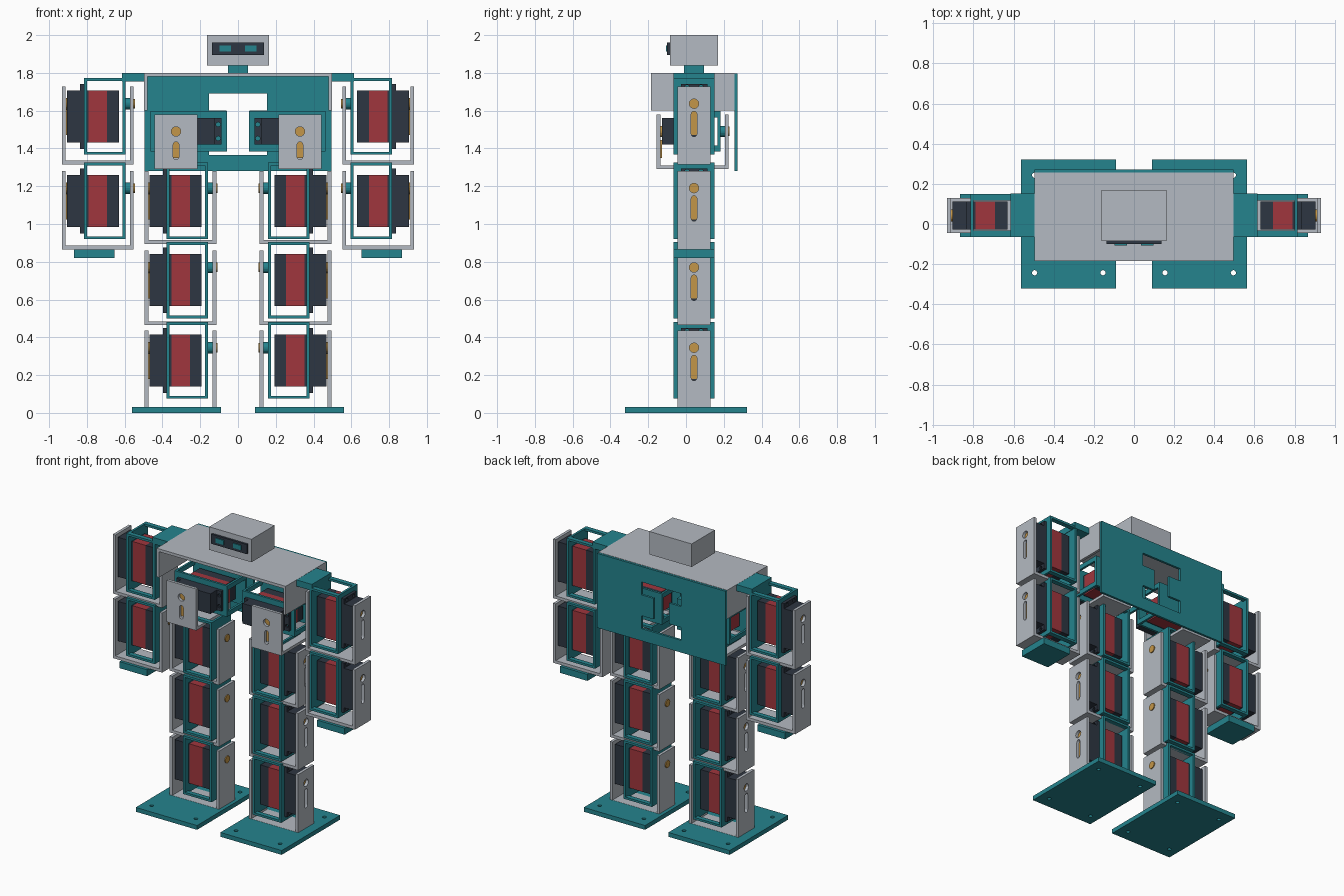
import bpy, bmesh, math
from mathutils import Matrix, Vector

cube = bpy.data.objects.get("Cube")
if cube:
    bpy.data.objects.remove(cube, do_unlink=True)


def material(name, rgb):
    m = bpy.data.materials.new(name)
    m.use_nodes = True
    m.diffuse_color = (*rgb, 1)
    m.node_tree.nodes["Principled BSDF"].inputs["Base Color"].default_value = (*rgb, 1)
    return m


TEAL = material("teal", (0.018, 0.23, 0.27))
GREY = material("light grey", (0.456, 0.491, 0.539))
RED = material("red", (0.352, 0.037, 0.048))
DARK = material("dark slate", (0.027, 0.037, 0.054))
BRASS = material("brass", (0.552, 0.305, 0.065))


def finish(name, bm, mat, M, mirror):
    bm.transform(M)
    bmesh.ops.recalc_face_normals(bm, faces=bm.faces)
    me = bpy.data.meshes.new(name)
    bm.to_mesh(me)
    bm.free()
    me.materials.clear()
    me.materials.append(mat)
    for p in me.polygons:
        p.material_index = 0
        p.use_smooth = False
    ob = bpy.data.objects.new(name, me)
    bpy.context.collection.objects.link(ob)
    if mirror:
        ob.modifiers.new("Mirror", 'MIRROR').use_bisect_axis[0] = False
    return ob


def box(name, mat, x, y, z, M=Matrix(), mirror=True):
    """Box from (low, high) pairs."""
    bm = bmesh.new()
    bmesh.ops.create_cube(bm, size=1)
    for v in bm.verts:
        v.co = Vector([(a + b) / 2 + c * (b - a) for (a, b), c in zip((x, y, z), v.co)])
    return finish(name, bm, mat, M, mirror)


def rod(name, mat, x, r, M=Matrix(), mirror=True):
    """Cylinder along local x."""
    bm = bmesh.new()
    bmesh.ops.create_cone(bm, cap_ends=True, segments=20, radius1=r, radius2=r, depth=x[1] - x[0])
    bm.transform(Matrix.Translation(((x[0] + x[1]) / 2, 0, 0)) @ Matrix.Rotation(math.pi / 2, 4, 'Y'))
    return finish(name, bm, mat, M, mirror)


def rect(u, v):
    return [(u[0], v[0]), (u[1], v[0]), (u[1], v[1]), (u[0], v[1])]


def circle(cu, cv, r, n=16):
    return [(cu + r * math.cos(i * math.tau / n), cv + r * math.sin(i * math.tau / n)) for i in range(n)]


def panel(name, mat, axis, span, outline, holes=(), M=Matrix(), mirror=True):
    """Flat plate with holes, normal to the given axis."""
    cu = bpy.data.curves.new(name, 'CURVE')
    cu.dimensions, cu.fill_mode = '2D', 'BOTH'
    cu.extrude = (span[1] - span[0]) / 2
    for loop in (outline, *holes):
        s = cu.splines.new('POLY')
        s.points.add(len(loop) - 1)
        for p, (u, v) in zip(s.points, loop):
            p.co = (u, v, 0, 1)
        s.use_cyclic_u = True
    tmp = bpy.data.objects.new(name, cu)
    me = bpy.data.meshes.new_from_object(tmp)
    bm = bmesh.new()
    bm.from_mesh(me)
    bpy.data.objects.remove(tmp)
    bpy.data.curves.remove(cu)
    bpy.data.meshes.remove(me)
    bmesh.ops.remove_doubles(bm, verts=bm.verts, dist=1e-5)
    mid = (span[0] + span[1]) / 2
    for v in bm.verts:
        a, b, w = v.co
        w += mid
        v.co = {'x': (w, a, b), 'y': (a, w, b), 'z': (a, b, w)}[axis]
    return finish(name, bm, mat, M, mirror)


def servo(name, M):
    """Motor in its open frame: output axis on local x, outer side +x."""
    body = rect((-.07, .07), (-.205, .07))
    for part, mat, x in (("outer", DARK, (.048, .163)), ("middle", RED, (-.05, .048)),
                         ("inner", DARK, (-.113, -.05))):
        panel(f"{name}_motor_{part}", mat, 'x', x, body, M=M)
    screws = [circle(s * .037, z, .012, 10) for s in (-1, 1) for z in (.088, -.223)]
    panel(name + "_motor_flange", DARK, 'x', (.073, .093), rect((-.07, .07), (-.24, .105)), screws, M)
    d, z, x = (-.1075, .1075), (-.27, .135), (-.147, .073)
    panel(name + "_frame_outer", TEAL, 'x', (.057, .073), rect(d, z), [body], M)
    panel(name + "_frame_inner", TEAL, 'x', (-.147, -.131), rect(d, z), M=M)
    for side, span in (("top", (.12, .135)), ("bottom", (-.27, -.255))):
        panel(f"{name}_frame_{side}", TEAL, 'z', span, rect(x, d), [rect((-.131, .057), (-.075, .075))], M)
    rod(name + "_horn", TEAL, (-.171, -.147), .03, M)


def bracket(name, M, bottom, half=.0875, slot=(-.175, -.04)):
    """U bracket around a motor, with a slotted outer plate."""
    plate = rect((-half, half), (bottom, .09))
    lo, hi, r = slot[0] + .015, slot[1] - .015, .015
    arc = [math.pi * i / 6 for i in range(7)]
    slot_hole = ([(r * math.cos(a), hi + r * math.sin(a)) for a in arc]
                 + [(-r * math.cos(a), lo - r * math.sin(a)) for a in arc])
    panel(name + "_bracket_outer", GREY, 'x', (.17, .19), plate, [circle(0, 0, .025), slot_hole], M)
    panel(name + "_bracket_inner", GREY, 'x', (-.19, -.171), plate, M=M)
    box(name + "_bracket_base", GREY, (-.19, .19), (-half, half), (bottom, bottom + .02), M)
    rod(name + "_bearing", BRASS, (.162, .169), .03, M)
    rod(name + "_inner_bolt", BRASS, (-.196, -.189), .025, M)
    box(name + "_slot_guide", BRASS, (.162, .169), (-.018, .018), (slot[0] + .01, slot[1] + .01), M)


# Arms and legs: axis height and bracket bottom of each joint
MID = .0425
for name, x, h, low in (("shoulder", .7425, 1.637, 1.315), ("elbow", .7425, 1.19, .865),
                        ("thigh", .305, 1.19, .895), ("knee", .305, .77, .465),
                        ("ankle", .305, .345, .011)):
    M = Matrix.Translation((x, MID, h))
    servo(name, M)
    bracket(name, M, low - h)

# Hips: motors turned to face forward, lying towards the middle
turn = Matrix(((0, 0, 1), (-1, 0, 0), (0, -1, 0))).to_4x4()
place = Matrix.Translation((.328, .035, 1.49))
servo("hip", place @ turn)
bracket("hip", place @ Matrix.Rotation(-math.pi / 2, 4, 'Z'), -.2, .114, (-.15, -.055))

# Hands, shoulder mounts and feet
box("hand", TEAL, (.655, .867), (-.065, .15), (.82, .865))
box("shoulder_mount", TEAL, (.495, .615), (-.065, .152), (1.755, 1.799))
panel("foot", TEAL, 'z', (0, .03), rect((.09, .562), (-.322, .322)),
      [circle(x, y, .013) for x in (.155, .495) for y in (-.243, .243)])

# Torso: folded cover and back plate with an I-shaped opening
box("torso_top", GREY, (-.497, .497), (-.185, .256), (1.78, 1.8), mirror=False)
box("torso_side", GREY, (.479, .497), (-.185, .256), (1.6, 1.78))
half_i = [(.06, 1.455), (.153, 1.455), (.153, 1.365)]
opening = [(.153, 1.69), (.153, 1.6), (.06, 1.6)] + half_i
opening += [(-x, z) for x, z in reversed(opening)]
panel("back_plate", TEAL, 'y', (.256, .272), rect((-.495, .495), (1.28, 1.798)), [opening], mirror=False)

# Head
box("neck", TEAL, (-.052, .052), (-.01, .095), (1.79, 1.845), mirror=False)
box("head", GREY, (-.163, .163), (-.085, .17), (1.84, 2), mirror=False)
box("face_panel", DARK, (-.138, .138), (-.1, -.085), (1.895, 1.962), mirror=False)
box("eye", TEAL, (.036, .098), (-.106, -.1), (1.914, 1.946))
